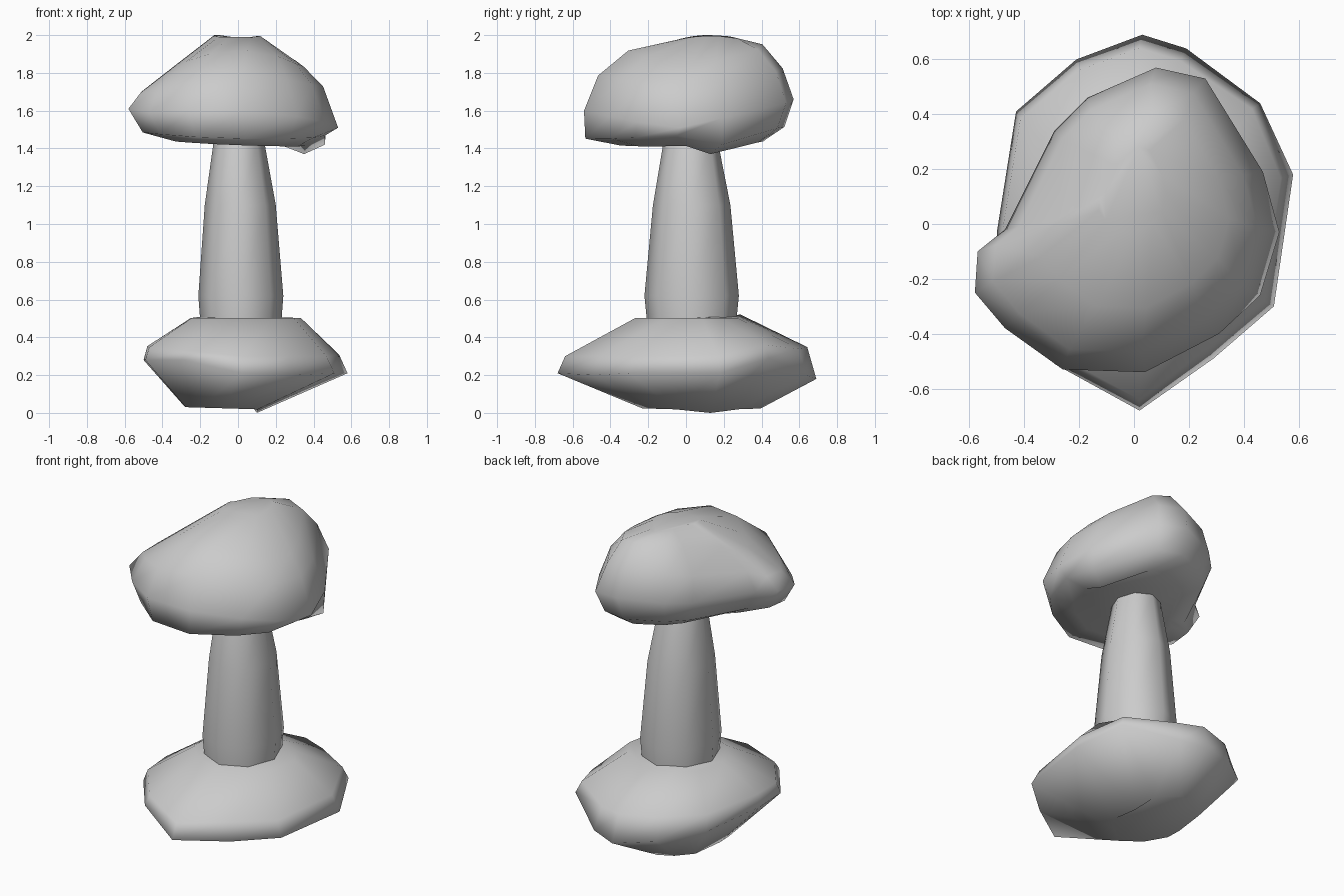
import bpy, bmesh, math


def loft(name, rings, angle=60):
    """Skin a stack of closed rings, cap both ends, smooth shade."""
    bm = bmesh.new()
    loops = [[bm.verts.new(p) for p in ring] for ring in rings]
    n = len(loops[0])
    for a, b in zip(loops, loops[1:]):
        for i in range(n):
            j = (i + 1) % n
            bm.faces.new((a[i], a[j], b[j], b[i]))
    bm.faces.new(loops[0][::-1])
    bm.faces.new(loops[-1])
    bmesh.ops.recalc_face_normals(bm, faces=bm.faces[:])
    mesh = bpy.data.meshes.new(name)
    bm.to_mesh(mesh)
    bm.free()
    ob = bpy.data.objects.new(name, mesh)
    bpy.context.collection.objects.link(ob)
    bpy.ops.object.select_all(action='DESELECT')
    ob.select_set(True)
    bpy.context.view_layer.objects.active = ob
    bpy.ops.object.shade_smooth_by_angle(angle=math.radians(angle))
    return ob


def shrunk(outline, scale, centre, z, tilt=(0, 0), bend=(0, 0), bumps={}):
    """Scaled copy of an outline, tilted and bent, with a few moved points."""
    ring = []
    for i, (px, py, _) in enumerate(outline):
        x, y = centre[0] + px * scale[0], centre[1] + py * scale[1]
        h = z + tilt[0] * x + tilt[1] * y
        h -= bend[0] * x * x + bend[1] * (y - 0.13) ** 2
        ring.append(bumps.get(i, (x, y, h)))
    return ring


# Lumpy base
base = [(0.02, -0.68, 0.21), (0.29, -0.49, 0.2), (0.51, -0.30, 0.21),
        (0.58, 0.18, 0.21), (0.46, 0.44, 0.29), (0.19, 0.64, 0.2),
        (0.03, 0.69, 0.18), (-0.21, 0.60, 0.22), (-0.43, 0.41, 0.27),
        (-0.50, -0.03, 0.28), (-0.49, -0.24, 0.28), (-0.29, -0.51, 0.28)]
loft("base", [
    shrunk(base, (0.38, 0.46), (-0.09, 0.08), 0.022, (-0.03, 0),
           bumps={3: (0.10, 0.13, 0.0)}),
    base,
    shrunk(base, (0.94, 0.93), (-0.01, 0.0), 0.33, (-0.05, 0.03),
           bumps={0: (0.02, -0.64, 0.30), 4: (0.43, 0.42, 0.36)}),
    shrunk(base, (0.54, 0.41), (0.02, 0.01), 0.502,
           bumps={7: (-0.12, 0.29, 0.52)}),
], 100)


# Tapered stem
def stem_ring(rx, ry, cx, cy, z, n=8):
    return [(cx + rx * math.cos(2 * math.pi * i / n),
             cy + ry * math.sin(2 * math.pi * i / n), z) for i in range(n)]


loft("stem", [
    stem_ring(0.21, 0.23, 0.015, 0.03, 0.42),
    stem_ring(0.225, 0.25, 0.015, 0.03, 0.62),
    stem_ring(0.188, 0.205, 0.012, 0.03, 1.10),
    stem_ring(0.135, 0.145, 0.005, 0.025, 1.43),
    stem_ring(0.11, 0.12, 0.005, 0.025, 1.50),
])

# Lopsided cap: flattish bottom with a low bulge on the right, ridge on top
cap = [(-0.58, -0.25, 1.61), (-0.47, -0.38, 1.59), (-0.26, -0.53, 1.6),
       (0.04, -0.54, 1.6), (0.31, -0.40, 1.57), (0.46, -0.26, 1.54),
       (0.53, -0.03, 1.51), (0.47, 0.19, 1.56), (0.26, 0.53, 1.64),
       (0.08, 0.57, 1.66), (-0.17, 0.46, 1.65), (-0.29, 0.34, 1.64),
       (-0.47, -0.02, 1.62), (-0.57, -0.10, 1.62)]
loft("cap", [
    shrunk(cap, (0.62, 0.68), (0.03, 0.02), 1.428, (-0.04, 0.03),
           bumps={7: (0.35, 0.13, 1.37)}),
    shrunk(cap, (0.87, 0.95), (0.0, -0.02), 1.485, (-0.03, 0.06),
           bumps={7: (0.46, 0.19, 1.42)}),
    cap,
    shrunk(cap, (0.87, 0.88), (-0.01, 0.01), 1.805, (0, 0.04), (0.38, 0)),
    shrunk(cap, (0.62, 0.64), (0.02, 0.04), 1.935, (0, 0.05), (0.85, 0)),
    shrunk(cap, (0.22, 0.28), (0.0, 0.12), 2.0, (-0.02, 0), (0.1, 0.8)),
], 100)
